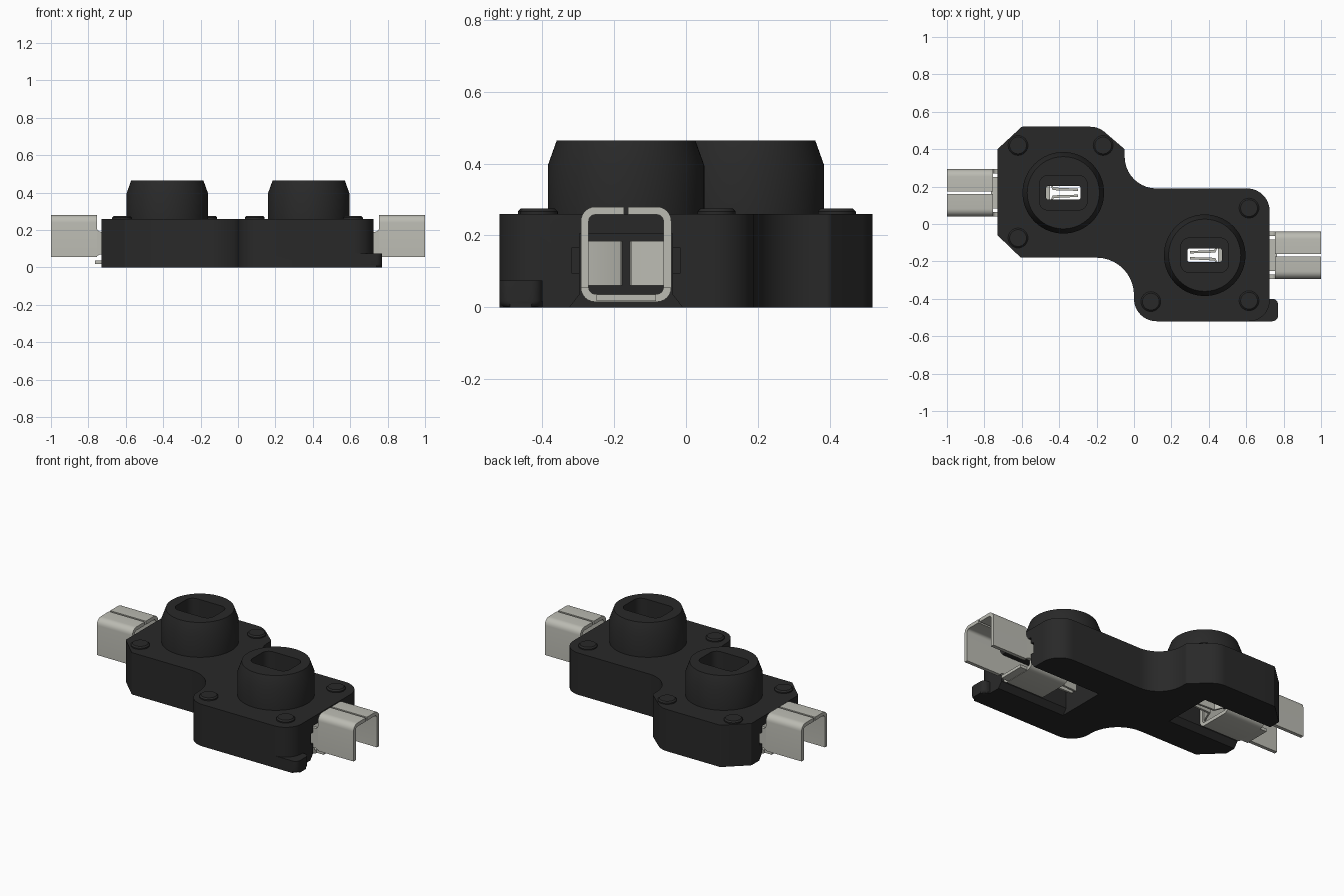
import bpy, bmesh, math
from mathutils import Vector, Matrix

if "Cube" in bpy.data.objects:
    bpy.data.objects.remove(bpy.data.objects["Cube"])

CX, CY = 0.378, -0.167          # centre of the right-hand socket; the left is its half-turn


def material(name, rgb):
    m = bpy.data.materials.new(name)
    m.diffuse_color = (*rgb, 1)
    m.use_nodes = True
    m.node_tree.nodes["Principled BSDF"].inputs["Base Color"].default_value = m.diffuse_color
    return m


BLACK = material("black_plastic", (0.022, 0.022, 0.022))
METAL = material("metal", (0.5, 0.5, 0.45))


def fillet(corners, seg=10):
    """Closed outline from (a, b, radius) corners."""
    out, n = [], len(corners)
    for i, (x, y, r) in enumerate(corners):
        p = Vector((x, y))
        if r == 0:
            out.append((x, y))
            continue
        d1 = (Vector(corners[i - 1][:2]) - p).normalized()
        d2 = (Vector(corners[(i + 1) % n][:2]) - p).normalized()
        half = d1.angle(d2) / 2
        c = p + (d1 + d2).normalized() * r / math.sin(half)
        t = r / math.tan(half)
        a, b = p + d1 * t - c, p + d2 * t - c
        turn = math.atan2(a.cross(b), a.dot(b))
        for k in range(seg + 1):
            q = c + Matrix.Rotation(turn * k / seg, 2) @ a
            out.append((q.x, q.y))
    return out


def rect(x0, x1, y0, y1, r=0.0):
    return fillet([(x0, y0, r), (x1, y0, r), (x1, y1, r), (x0, y1, r)], 6)


def loft(bm, rings):
    loops = [[bm.verts.new(p) for p in ring] for ring in rings]
    n = len(loops[0])
    for lo, hi in zip(loops, loops[1:]):
        for i in range(n):
            bm.faces.new((lo[i], lo[(i + 1) % n], hi[(i + 1) % n], hi[i]))
    bm.faces.new(loops[0][::-1])
    bm.faces.new(loops[-1])


def prism(bm, pts, lo, hi, axis="z"):
    place = {"x": lambda a, b, h: (h, a, b), "y": lambda a, b, h: (a, h, b),
             "z": lambda a, b, h: (a, b, h)}[axis]
    loft(bm, [[place(a, b, h) for a, b in pts] for h in (lo, hi)])


def turned(bm, x, y, profile, n=64):
    loft(bm, [[(x + r * math.cos(2 * math.pi * i / n), y + r * math.sin(2 * math.pi * i / n), z)
               for i in range(n)] for r, z in profile])


def round_bottom(bm, size):
    edges = [e for e in bm.edges if all(abs(v.co.z) < 1e-5 for v in e.verts)]
    bmesh.ops.bevel(bm, geom=edges, offset=size, segments=4, profile=0.5, affect="EDGES")


def finish(bm, name, mat):
    bmesh.ops.recalc_face_normals(bm, faces=bm.faces)
    me = bpy.data.meshes.new(name)
    bm.to_mesh(me)
    bm.free()
    me.materials.append(mat)
    ob = bpy.data.objects.new(name, me)
    bpy.context.collection.objects.link(ob)
    return ob


def activate(ob):
    bpy.ops.object.select_all(action="DESELECT")
    ob.select_set(True)
    bpy.context.view_layer.objects.active = ob


def combine(target, bm, op):
    tool = finish(bm, "helper", BLACK)
    tool.hide_render = True
    mod = target.modifiers.new("cut", "BOOLEAN")
    mod.operation, mod.solver, mod.object = op, "EXACT", tool
    activate(target)
    bpy.ops.object.modifier_apply(modifier=mod.name)
    bpy.data.objects.remove(tool)


def smooth(ob):
    activate(ob)
    bpy.ops.object.shade_smooth_by_angle(angle=math.radians(30))


# Main housing: two offset lobes
bm = bmesh.new()
prism(bm, fillet([(-0.73, -0.06, 0.01), (-0.605, -0.18, 0.01), (0, -0.18, 0.2), (0, -0.52, 0.12),
                  (0.725, -0.52, 0.11), (0.725, 0.19, 0.12), (-0.05, 0.19, 0.17),
                  (-0.05, 0.40, 0.02), (-0.19, 0.52, 0.12), (-0.60, 0.52, 0.01),
                  (-0.73, 0.40, 0.01)]), 0, 0.26)
round_bottom(bm, 0.02)
housing = finish(bm, "housing", BLACK)

# Foot tab at the front right corner
bm = bmesh.new()
prism(bm, rect(0.58, 0.77, -0.52, -0.40, 0.03), 0, 0.075)
round_bottom(bm, 0.018)
combine(housing, bm, "UNION")

for s in (1, -1):
    x, y = s * CX, s * CY
    # Tapered socket collar
    bm = bmesh.new()
    turned(bm, x, y, [(0.218, 0.22), (0.218, 0.395), (0.193, 0.465)])
    combine(housing, bm, "UNION")
    # Underside pocket, flared at the bottom and open to the end
    bm = bmesh.new()
    half = [(0.165, -0.01), (0.13, 0.035), (0.13, 0.205)]
    prism(bm, [(y + a, b) for a, b in half] + [(y - a, b) for a, b in half[::-1]],
          s * 0.25, s * 0.85, "x")
    combine(housing, bm, "DIFFERENCE")
    # Side notches at the mouth
    bm = bmesh.new()
    prism(bm, rect(y - 0.152, y + 0.152, 0.095, 0.165), s * 0.69, s * 0.85, "x")
    combine(housing, bm, "DIFFERENCE")
    # Recess in the collar, then the through slot
    bm = bmesh.new()
    prism(bm, rect(x - 0.128, x + 0.128, y - 0.092, y + 0.092, 0.045), 0.35, 0.6)
    combine(housing, bm, "DIFFERENCE")
    bm = bmesh.new()
    prism(bm, rect(x - 0.093, x + 0.093, y - 0.037, y + 0.037, 0.015), 0.12, 0.5)
    combine(housing, bm, "DIFFERENCE")
smooth(housing)

# Round pegs on the top corners
bm = bmesh.new()
for x, y in [(-0.62, 0.42), (-0.165, 0.42), (-0.62, -0.075),
             (0.615, 0.085), (0.615, -0.41), (0.09, -0.415)]:
    turned(bm, x, y, [(0.053, 0.24), (0.053, 0.267), (0.045, 0.275)], 32)
smooth(finish(bm, "corner_pegs", BLACK))

# Metal terminal, built as mirrored halves about y = 0
bm = bmesh.new()
for m in (1, -1):
    def flip(pts):
        return [(m * a, b) for a, b in pts]
    # outer clip with a slit in the roof
    prism(bm, flip(fillet([(0.126, 0.055, 0), (0.126, 0.28, 0.04), (0.006, 0.28, 0),
                           (0.006, 0.258, 0), (0.104, 0.258, 0.018), (0.104, 0.055, 0)], 6)),
          0.755, 1.0, "x")
    # inner channel floor
    prism(bm, flip(fillet([(0, 0.015, 0), (0.126, 0.015, 0.04), (0.126, 0.07, 0),
                           (0.104, 0.07, 0), (0.104, 0.037, 0.018), (0, 0.037, 0)], 6)),
          0.45, 0.715, "x")
    # side wall with the neck joining channel and clip
    prism(bm, fillet([(0.45, 0.19, 0), (0.756, 0.19, 0.025), (0.756, 0.225, 0), (0.762, 0.225, 0),
                      (0.762, 0.056, 0), (0.74, 0.068, 0), (0.45, 0.068, 0)], 6),
          m * 0.104, m * 0.126, "y")
    # spring contact blade under the slot
    prism(bm, [(a, m * b) for a, b in [(0.47, 0.122), (0.43, 0.028), (0.30, 0.022),
                                       (0.30, 0.01), (0.435, 0.014), (0.47, 0.1)]], 0.06, 0.185)
# floor tab
prism(bm, rect(0.70, 0.765, -0.083, 0.083), 0.017, 0.036)
bmesh.ops.translate(bm, verts=bm.verts, vec=(0, CY, 0))
right = finish(bm, "terminal_right", METAL)
smooth(right)
left = bpy.data.objects.new("terminal_left", right.data)
left.rotation_euler.z = math.pi
bpy.context.collection.objects.link(left)
